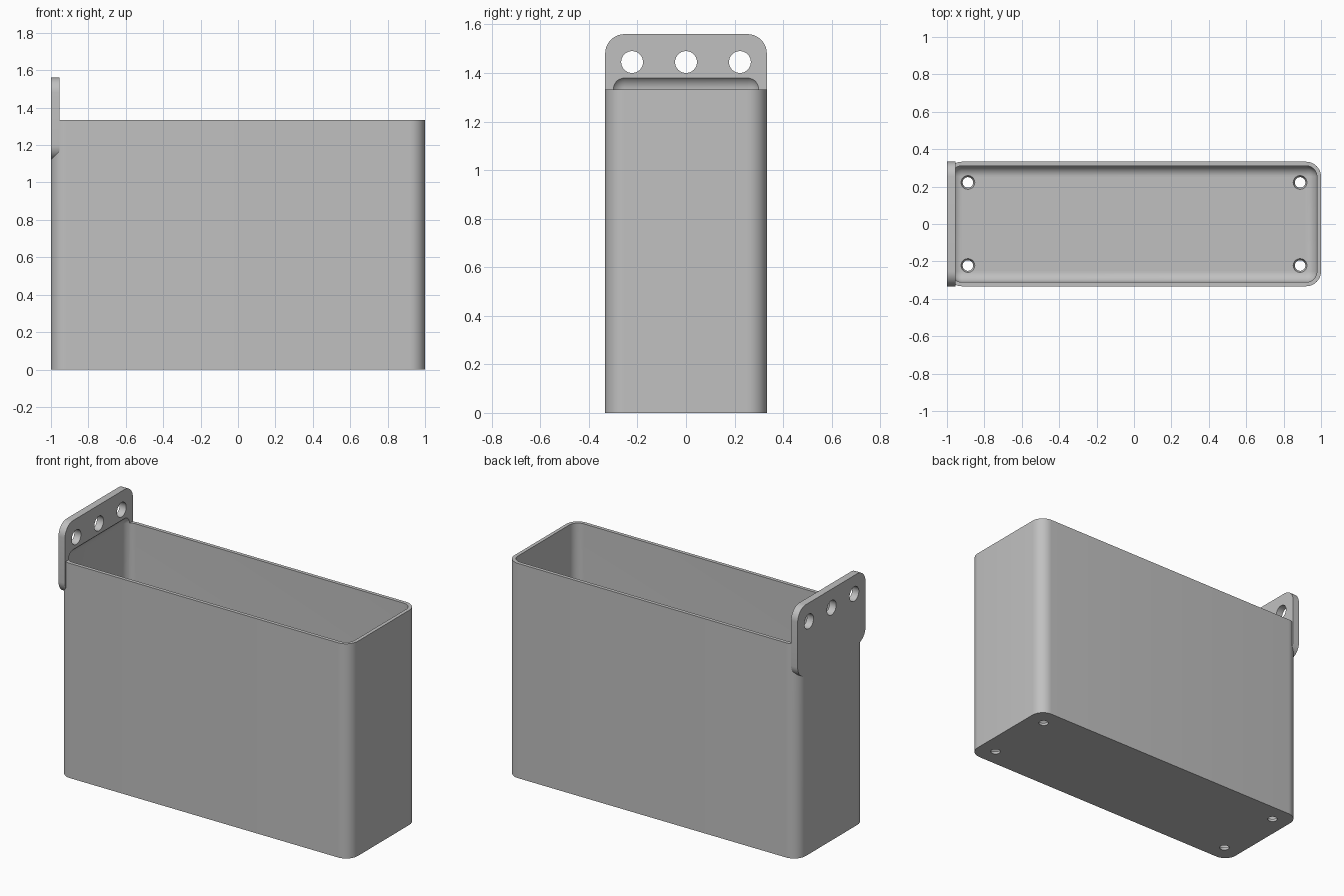
import bpy, bmesh, math
from mathutils import Vector

cube = bpy.data.objects.get("Cube")
if cube:
    bpy.data.objects.remove(cube, do_unlink=True)

HALF_Y, HEIGHT, WALL = 0.333, 1.333, 0.022
OUTER_R = 0.08
INNER_R = OUTER_R - WALL
PLATE_X = -0.955


def add_object(name, bm):
    bmesh.ops.recalc_face_normals(bm, faces=bm.faces)
    mesh = bpy.data.meshes.new(name)
    bm.to_mesh(mesh)
    bm.free()
    obj = bpy.data.objects.new(name, mesh)
    bpy.context.collection.objects.link(obj)
    return obj


def rounded_box(name, low, high, radius, axis=None):
    """Box with all edges rounded, or only those parallel to one axis."""
    low, high = Vector(low), Vector(high)
    bm = bmesh.new()
    bmesh.ops.create_cube(bm, size=1)
    bmesh.ops.scale(bm, vec=high - low, verts=bm.verts)
    bmesh.ops.translate(bm, vec=(low + high) / 2, verts=bm.verts)
    edges = [e for e in bm.edges if axis is None
             or abs((e.verts[1].co - e.verts[0].co).normalized()[axis]) > 0.9]
    bmesh.ops.bevel(bm, geom=edges, offset=radius, offset_type='OFFSET',
                    segments=10, profile=0.5, affect='EDGES')
    return add_object(name, bm)


def round_cutter(name, location, r_low, r_high, depth, rotation=(0, 0, 0)):
    bm = bmesh.new()
    bmesh.ops.create_cone(bm, cap_ends=True, segments=40,
                          radius1=r_low, radius2=r_high, depth=depth)
    obj = add_object(name, bm)
    obj.location, obj.rotation_euler = location, rotation
    return obj


def combine(target, other, operation):
    mod = target.modifiers.new(operation.title(), 'BOOLEAN')
    mod.operation, mod.solver, mod.object = operation, 'EXACT', other
    bpy.context.view_layer.update()
    bpy.context.view_layer.objects.active = target
    bpy.ops.object.modifier_apply(modifier=mod.name)
    bpy.data.objects.remove(other, do_unlink=True)


# Outer shell with a mounting plate flush against its end wall
bin_body = rounded_box("hanging_bin", (-1, -HALF_Y, 0), (1, HALF_Y, HEIGHT), OUTER_R, axis=2)
plate = rounded_box("mounting_plate", (-1, -HALF_Y, 1.12), (PLATE_X, HALF_Y, 1.56), OUTER_R, axis=0)
combine(bin_body, plate, 'UNION')

# Filleted cavity, whose rounded top bites into the plate
inner_x, inner_y = 1 - WALL, HALF_Y - WALL
cavity = rounded_box("cavity", (-inner_x, -inner_y, WALL),
                     (inner_x, inner_y, HEIGHT + INNER_R), INNER_R)
combine(bin_body, cavity, 'DIFFERENCE')

# Three hanging holes through the plate
for y in (-0.222, 0, 0.222):
    hole = round_cutter("hanging_hole", (-0.98, y, 1.445), 0.045, 0.045, 0.2,
                        (0, math.pi / 2, 0))
    combine(bin_body, hole, 'DIFFERENCE')

# Four tapered drain holes in the floor
for x in (-0.888, 0.888):
    for y in (-0.222, 0.222):
        drain = round_cutter("drain_hole", (x, y, WALL / 2), 0.024, 0.041, WALL * 2)
        combine(bin_body, drain, 'DIFFERENCE')

# Plain grey finish and smooth rounded corners
grey = bpy.data.materials.new("plain grey")
grey.use_nodes = True
colour = (0.53, 0.53, 0.53, 1)
grey.diffuse_color = colour
grey.node_tree.nodes["Principled BSDF"].inputs["Base Color"].default_value = colour
bin_body.data.materials.clear()
bin_body.data.materials.append(grey)
for face in bin_body.data.polygons:
    face.material_index = 0

bpy.ops.object.select_all(action='DESELECT')
bin_body.select_set(True)
bpy.context.view_layer.objects.active = bin_body
bpy.ops.object.shade_smooth_by_angle(angle=math.radians(30))
